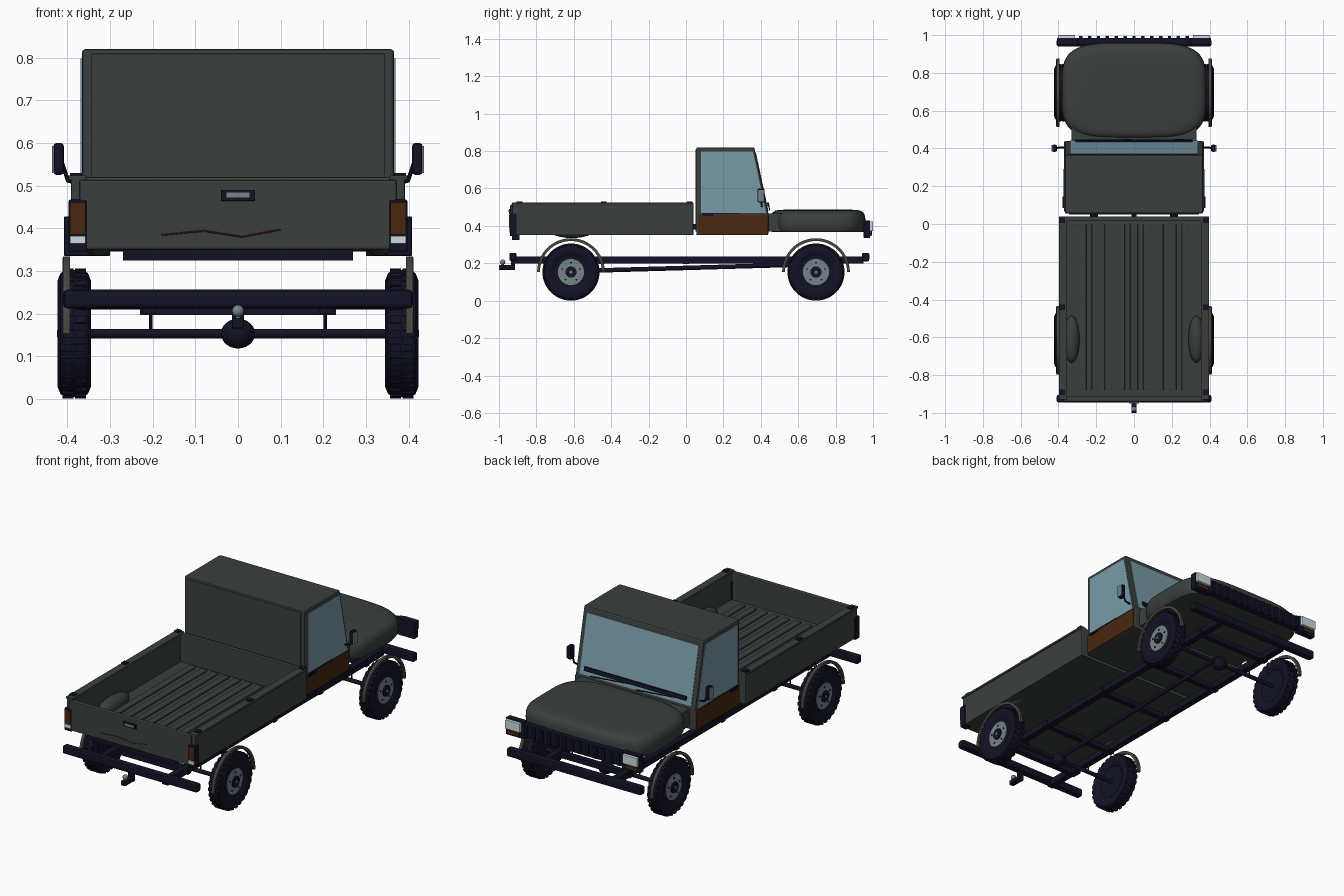
import bpy, bmesh, math
from mathutils import Vector, Matrix

if "Cube" in bpy.data.objects:
    bpy.data.objects.remove(bpy.data.objects["Cube"])

def mat(name, r, g, b):
    m = bpy.data.materials.new(name)
    m.diffuse_color = (r, g, b, 1)
    m.use_nodes = True
    m.node_tree.nodes["Principled BSDF"].inputs["Base Color"].default_value = m.diffuse_color
    return m

BODY = mat("body_grey", 0.042, 0.051, 0.048)
DARK = mat("dark_navy", 0.006, 0.006, 0.019)
GLASS = mat("glass_blue", 0.19, 0.33, 0.39)
RUST = mat("rust_brown", 0.065, 0.020, 0.005)
STEEL = mat("steel_grey", 0.18, 0.23, 0.25)
LAMP = mat("lamp_white", 0.62, 0.72, 0.75)
ARCH = mat("arch_grey", 0.065, 0.062, 0.050)

def finish(name, bm, m, smooth=True, bevel=0):
    bmesh.ops.recalc_face_normals(bm, faces=bm.faces)
    me = bpy.data.meshes.new(name)
    bm.to_mesh(me)
    bm.free()
    o = bpy.data.objects.new(name, me)
    bpy.context.collection.objects.link(o)
    me.materials.append(m)
    if smooth:
        bpy.context.view_layer.objects.active = o
        o.select_set(True)
        bpy.ops.object.shade_smooth_by_angle(angle=math.radians(35))
        o.select_set(False)
    if bevel:
        b = o.modifiers.new("bevel", 'BEVEL')
        b.width = bevel
        b.segments = 2
    return o

def box(name, x, y, z, m, bevel=0):
    """Box from (min, max) ranges."""
    bm = bmesh.new()
    bmesh.ops.create_cube(bm, size=1)
    for v in bm.verts:
        v.co = [r[0] + (c + .5) * (r[1] - r[0]) for c, r in zip(v.co, (x, y, z))]
    return finish(name, bm, m, False, bevel)

def mbox(name, s, x, y, z, m, bevel=0):
    return box(name, sorted((s * x[0], s * x[1])), y, z, m, bevel)

def prism(name, pts, x0, x1, m, bevel=0):
    """Side profile in (y, z) extruded across x."""
    bm = bmesh.new()
    f = bm.faces.new([bm.verts.new((x0, y, z)) for y, z in pts])
    r = bmesh.ops.extrude_face_region(bm, geom=[f])
    for v in r['geom']:
        if isinstance(v, bmesh.types.BMVert):
            v.co.x = x1
    return finish(name, bm, m, False, bevel)

def rod(name, a, b, r, m, seg=12):
    a, b = Vector(a), Vector(b)
    d = b - a
    bm = bmesh.new()
    M = Matrix.Translation((a + b) / 2) @ d.to_track_quat('Z', 'Y').to_matrix().to_4x4()
    bmesh.ops.create_cone(bm, cap_ends=True, segments=seg, radius1=r, radius2=r, depth=d.length, matrix=M)
    return finish(name, bm, m)

def ball(name, c, s, m):
    bm = bmesh.new()
    bmesh.ops.create_uvsphere(bm, u_segments=24, v_segments=12, radius=1,
                              matrix=Matrix.Translation(c) @ Matrix.Diagonal((*s, 1)))
    return finish(name, bm, m)

def lathe(name, prof, s, cy, cz, m, seg=40, a0=0, a1=2 * math.pi):
    """Closed (x, radius) profile turned about an x axis at (cy, cz)."""
    full = a1 - a0 > 6.28
    bm = bmesh.new()
    rings = []
    for i in range(seg if full else seg + 1):
        a = a0 + (a1 - a0) * i / seg
        rings.append([bm.verts.new((s * x, cy + r * math.cos(a), cz + r * math.sin(a))) for x, r in prof])
    n = len(prof)
    for i in range(seg):
        p, q = rings[i], rings[(i + 1) % len(rings)]
        for j in range(n):
            bm.faces.new((p[j], p[(j + 1) % n], q[(j + 1) % n], q[j]))
    if not full:
        bm.faces.new(rings[0])
        bm.faces.new(rings[-1])
    return finish(name, bm, m)

# cargo bed: floor, ribs, walls, tailgate
box("bed_floor", (-.38, .38), (-.93, .04), (.35, .365), BODY)
for i in range(9):
    x = (i - 4) * .068
    box("bed_rib", (x - .02, x + .02), (-.88, -.0), (.364, .374), BODY, .004)
box("bed_front_wall", (-.385, .385), (.015, .04), (.35, .52), BODY, .004)
box("tailgate", (-.372, .372), (-.94, -.912), (.35, .513), BODY, .005)
box("tailgate_sill", (-.27, .27), (-.93, -.89), (.325, .352), DARK)
box("tailgate_handle", (-.04, .04), (-.946, -.935), (.464, .49), DARK, .002)
box("tailgate_latch", (-.027, .027), (-.949, -.94), (.472, .484), STEEL)
scratch = [(-.18, .384), (-.08, .394), (.01, .38), (.1, .397)]
for p, q in zip(scratch, scratch[1:]):
    rod("rust_scratch", (p[0], -.94, p[1]), (q[0], -.94, q[1]), .002, RUST, 6)

# cab shell with glass and wiper bar
prism("cab", [(.055, .35), (.44, .35), (.44, .47), (.365, .82), (.055, .82)], -.366, .366, BODY, .008)
box("cab_back_panel", (-.345, .345), (.05, .06), (.37, .81), BODY, .003)
prism("windshield", [(.441, .48), (.3745, .79), (.368, .79), (.433, .48)], -.34, .34, GLASS)
prism("cowl_bar", [(.438, .503), (.447, .505), (.443, .526), (.433, .524)], -.31, .31, DARK)
for x in (-.25, .03):
    rod("wiper", (x, .443, .505), (x + .24, .447, .484), .003, DARK, 6)
for x in (-.22, 0, .22):
    box("cab_mount", (x - .012, x + .012), (.035, .06), (.38, .41), DARK)

# hood: rounded rings lofted upward
bm = bmesh.new()
rings = []
N = 64
for z, k in ((.368, .95), (.385, .99), (.41, 1), (.44, .995), (.46, .97), (.473, .92), (.481, .85), (.485, .76), (.487, .5)):
    ring = []
    for i in range(N):
        a = 2 * math.pi * i / N
        c, s = math.cos(a), math.sin(a)
        px = math.copysign(abs(c) ** .5, c) * (.383 - .385 * (1 - k) * .8)
        py = math.copysign(abs(s) ** .5, s) * (.255 - .255 * (1 - k) * .7)
        ring.append(bm.verts.new((px, .705 + py, z)))
    rings.append(ring)
for p, q in zip(rings, rings[1:]):
    for i in range(N):
        bm.faces.new((p[i], p[(i + 1) % N], q[(i + 1) % N], q[i]))
bm.faces.new(rings[0])
bm.faces.new(rings[-1])
finish("hood", bm, BODY)
box("firewall", (-.33, .33), (.43, .52), (.37, .465), BODY)

# grille
box("grille", (-.31, .31), (.95, .985), (.345, .42), DARK, .004)
for i in range(13):
    x = (i - 6) * .047
    box("grille_bar", (x - .009, x + .009), (.98, .995), (.35, .415), DARK, .002)

# ladder frame, bumpers, drive shaft and tow hitch
for y in (-.75, -.45, 0, .4, .8):
    box("cross_member", (-.23, .23), (y - .015, y + .015), (.197, .225), DARK)
box("rear_bumper", (-.41, .41), (-.945, -.905), (.212, .256), DARK, .01)
box("front_bumper", (-.41, .41), (.94, .98), (.21, .256), DARK, .01)
rod("drive_shaft", (0, -.6, .158), (0, .69, .195), .012, DARK)
box("tow_bar", (-.014, .014), (-1, -.915), (.165, .19), DARK, .003)
box("tow_bracket", (-.014, .014), (-.935, -.915), (.165, .225), DARK)
ball("tow_ball", (0, -.98, .206), (.014, .014, .014), STEEL)
rod("tow_ball_stem", (0, -.98, .188), (0, -.98, .2), .006, STEEL)

WZ = .153
TYRE = [(.362, .085), (.350, .10), (.345, .125), (.352, .142), (.366, .149),
        (.402, .149), (.416, .142), (.423, .125), (.418, .10), (.408, .082)]
for wy in (-.615, .695):
    rod("axle", (-.37, wy, WZ), (.37, wy, WZ), .011, DARK)
    ball("differential", (0, wy, WZ), (.04, .04, .035), DARK)
    for s in (-1, 1):
        # wheels
        lathe("tyre", TYRE, s, wy, WZ, DARK)
        bm = bmesh.new()
        for i in range(28):
            for k in (0, 1):
                M = (Matrix.Translation((0, wy, WZ)) @ Matrix.Rotation(2 * math.pi * (i + k * .5) / 28, 4, 'X')
                     @ Matrix.Translation((s * (.369 + .03 * k), 0, .148)) @ Matrix.Diagonal((.026, .018, .009, 1)))
                bmesh.ops.create_cube(bm, size=1, matrix=M)
        finish("tyre_tread", bm, DARK, False)
        rod("rim", (s * .36, wy, WZ), (s * .41, wy, WZ), .087, DARK, 32)
        rod("rim_disc", (s * .40, wy, WZ), (s * .414, wy, WZ), .07, STEEL, 32)
        rod("hub", (s * .40, wy, WZ), (s * .421, wy, WZ), .03, DARK, 20)
        rod("hub_cap", (s * .41, wy, WZ), (s * .424, wy, WZ), .008, STEEL, 12)
        for i in range(5):
            a = math.pi / 2 + i * math.tau / 5
            c = (wy + .05 * math.cos(a), WZ + .05 * math.sin(a))
            rod("wheel_nut", (s * .41, *c), (s * .417, *c), .005, DARK, 6)
        # half-ring fender arch
        lathe("fender_arch", [(.394, .166), (.41, .166), (.412, .174), (.41, .181), (.394, .181)],
              s, wy, WZ, ARCH, 32, 0, math.pi)
        rod("spring_link", (s * .205, wy, WZ), (s * .205, wy, .21), .004, DARK, 8)

for s in (-1, 1):
    # bed side parts
    mbox("bed_side", s, (.36, .392), (-.93, .04), (.35, .523), BODY, .005)
    mbox("bed_rail", s, (.355, .398), (-.93, .04), (.512, .524), BODY, .003)
    for y in (.02, -.44, -.89):
        mbox("bed_cap", s, (.366, .394), (y - .015, y + .015), (.52, .53), DARK)
    ball("wheel_well", (s * .33, -.61, .38), (.042, .125, .045), BODY)
    # tail lamps
    mbox("tail_lamp_housing", s, (.355, .397), (-.942, -.905), (.345, .467), DARK, .003)
    mbox("tail_lamp_red", s, (.358, .394), (-.946, -.93), (.385, .46), RUST)
    mbox("tail_lamp_reverse", s, (.358, .394), (-.946, -.93), (.364, .382), LAMP)
    # head lamps
    mbox("head_lamp_housing", s, (.30, .408), (.95, .985), (.335, .428), DARK, .003)
    mbox("head_lamp", s, (.312, .402), (.97, 1), (.372, .423), LAMP, .003)
    mbox("turn_lamp", s, (.325, .395), (.97, .992), (.345, .366), RUST)
    # doors
    prism("side_window", [(.08, .468), (.428, .468), (.358, .798), (.08, .798)], s * .362, s * .369, GLASS)
    prism("door_panel", [(.065, .357), (.438, .357), (.436, .462), (.065, .462)], s * .362, s * .371, RUST)
    mbox("door_handle", s, (.365, .378), (.085, .145), (.452, .464), DARK, .002)
    mbox("window_trim", s, (.365, .372), (.085, .29), (.463, .469), DARK)
    # mirrors
    rod("mirror_arm_lower", (s * .366, .405, .505), (s * .40, .405, .512), .005, DARK, 8)
    rod("mirror_arm", (s * .398, .405, .51), (s * .415, .40, .56), .005, DARK, 8)
    mbox("mirror", s, (.408, .433), (.382, .42), (.525, .6), DARK, .008)
    mbox("mirror_plate", s, (.43, .436), (.385, .417), (.53, .593), STEEL)
    # frame rails
    mbox("frame_rail", s, (.19, .225), (-.93, .95), (.2, .235), DARK)
